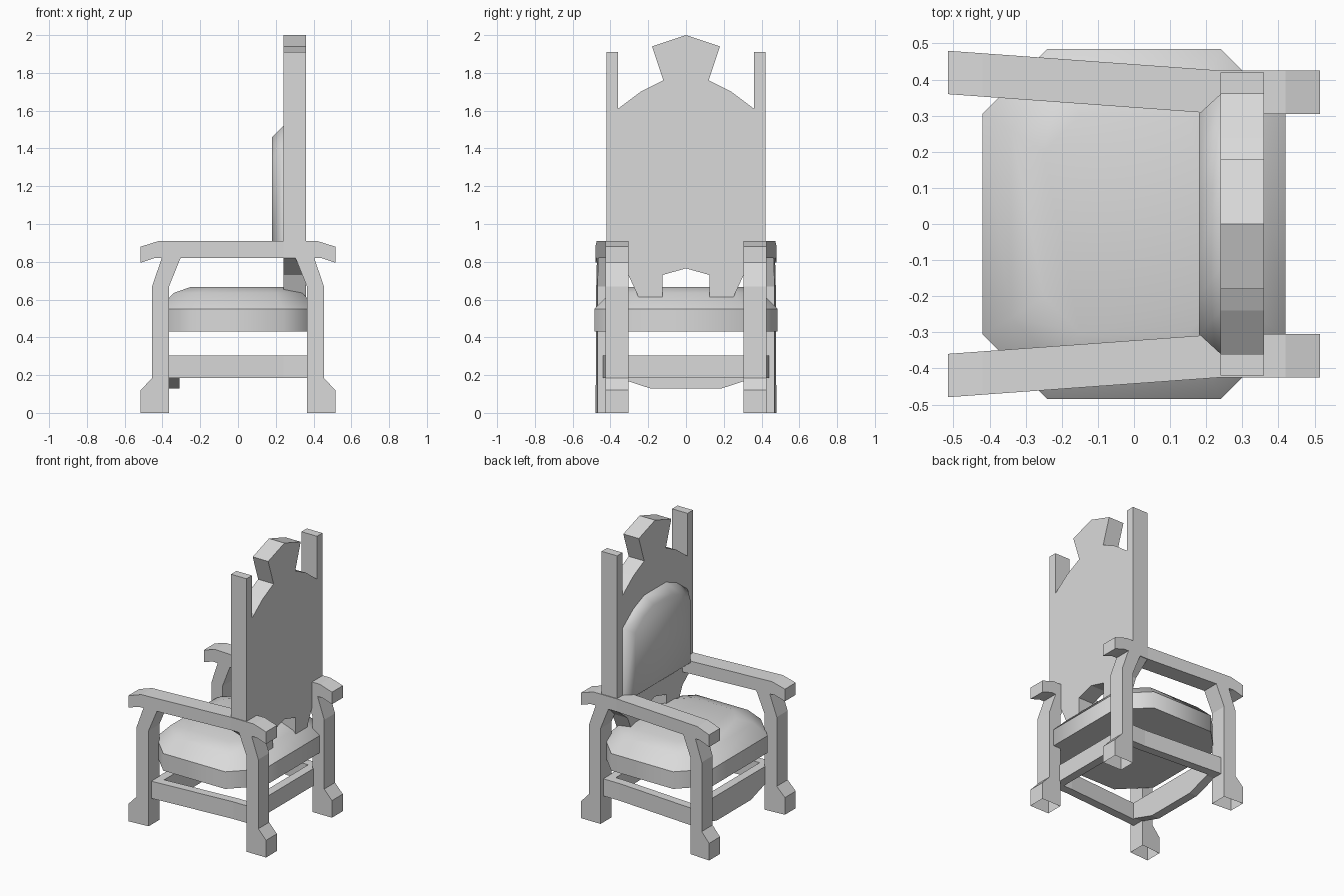
import bpy, bmesh, math
from mathutils import Vector

old = bpy.data.objects.get("Cube")
if old:
    bpy.data.objects.remove(old, do_unlink=True)

grey = bpy.data.materials.new("plain_grey")
grey.use_nodes = True
grey.diffuse_color = (0.7, 0.7, 0.7, 1)
grey.node_tree.nodes["Principled BSDF"].inputs["Base Color"].default_value = (0.7, 0.7, 0.7, 1)


def finish(name, bm, smooth=None, open_bottom=False):
    """Turn a bmesh into a named object."""
    bmesh.ops.recalc_face_normals(bm, faces=bm.faces)
    if open_bottom:
        low = [f for f in bm.faces if all(v.co.z < 0.001 for v in f.verts)]
        bmesh.ops.delete(bm, geom=low, context='FACES_ONLY')
    mesh = bpy.data.meshes.new(name)
    bm.to_mesh(mesh)
    bm.free()
    mesh.materials.append(grey)
    ob = bpy.data.objects.new(name, mesh)
    bpy.context.collection.objects.link(ob)
    if smooth:
        bpy.ops.object.select_all(action='DESELECT')
        ob.select_set(True)
        bpy.context.view_layer.objects.active = ob
        bpy.ops.object.shade_smooth_by_angle(angle=math.radians(smooth))
    return ob


def loft(rings):
    """Solid through matching rings of points, capped at both ends."""
    bm = bmesh.new()
    loops = [[bm.verts.new(p) for p in ring] for ring in rings]
    n = len(loops[0])
    for a, b in zip(loops, loops[1:]):
        for i in range(n):
            j = (i + 1) % n
            bm.faces.new((a[i], a[j], b[j], b[i]))
    bm.faces.new(loops[0])
    bm.faces.new(loops[-1])
    return bm


def flare(bm, side):
    """Place a side part on the arm line, which widens towards the sitter."""
    for v in bm.verts:
        v.co.y = side * (v.co.y + 0.365 + 0.0724 * max(0, 0.24 - v.co.x))


def side_part(name, profile, side, width=0.12, **kw):
    """Extrude an x-z profile and flare it to one side of the chair."""
    bm = loft([[(x, y, z) for x, z in profile] for y in (-width / 2, width / 2)])
    if min(p[0] for p in profile) < 0.24 < max(p[0] for p in profile):
        bmesh.ops.bisect_plane(bm, geom=bm.verts[:] + bm.edges[:] + bm.faces[:],
                               plane_co=Vector((0.24, 0, 0)), plane_no=Vector((1, 0, 0)))
    flare(bm, side)
    return finish(name, bm, **kw)


def cross_part(name, half, x0, x1):
    """Extrude a y-z half profile, mirrored about the middle, along x."""
    full = half + [(-y, z) for y, z in reversed(half) if y > 0]
    return finish(name, loft([[(x, y, z) for y, z in full] for x in (x0, x1)]))


def octagon(x, y, cut, z):
    """Rectangle with chamfered corners."""
    quarter = [(x, y - cut), (x - cut, y)]
    pts = quarter + [(-a, b) for a, b in reversed(quarter)]
    pts += [(-a, -b) for a, b in quarter] + [(a, -b) for a, b in reversed(quarter)]
    return [(a, b, z) for a, b in pts]


# Arms, legs and side rails
leg = [(0.515, 0), (0.515, 0.12), (0.455, 0.185), (0.455, 0.67), (0.40, 0.83),
       (0.30, 0.83), (0.365, 0.67), (0.365, 0)]
arm_end = [(0.42, 0.91), (0.515, 0.88), (0.515, 0.795), (0.44, 0.82)]
arm = arm_end + [(-x, z) for x, z in reversed(arm_end)]
rail = [(-0.37, 0.185), (0.37, 0.185), (0.37, 0.305), (-0.37, 0.305)]
for label, side in (("left", 1), ("right", -1)):
    side_part(label + "_arm", arm, side)
    side_part(label + "_rail", rail, side, width=0.06)
    side_part(label + "_back_leg", leg, side, open_bottom=True)
    side_part(label + "_front_leg", [(-x, z) for x, z in leg], side, open_bottom=True)

# Cross rails, the front one with a dropped apron
cross_part("front_rail", [(0.40, 0.305), (0.40, 0.185), (0.36, 0.185), (0.19, 0.13)], -0.37, -0.31)
cross_part("back_rail", [(0.35, 0.305), (0.35, 0.185)], 0.31, 0.37)

# Seat frame and domed cushion
finish("seat_frame", loft([octagon(0.42, 0.485, 0.18, z) for z in (0.43, 0.55)]), smooth=50)
finish("seat_cushion", loft([octagon(0.42, 0.485, 0.18, 0.55),
                             octagon(0.34, 0.40, 0.14, 0.635),
                             octagon(0.25, 0.30, 0.10, 0.667)]), smooth=50)

# Back panel with posts, crest and lower notch
cross_part("back_panel", [(0, 2.0), (0.18, 1.94), (0.12, 1.76), (0.24, 1.70), (0.36, 1.61),
                          (0.36, 1.91), (0.42, 1.91), (0.42, 0.82), (0.305, 0.73),
                          (0.25, 0.61), (0.125, 0.61), (0.125, 0.73), (0, 0.765)], 0.24, 0.36)

# Padded back cushion with sloping border
outer = [(0.36, 0.85), (0.36, 1.38), (0.24, 1.47), (0.12, 1.52)]
inner = [(0.305, 0.90), (0.305, 1.34), (0.20, 1.42), (0.10, 1.46)]
rings = []
for x, half in ((0.25, outer), (0.24, outer), (0.18, inner)):
    rings.append([(x, y, z) for y, z in half] + [(x, -y, z) for y, z in reversed(half)])
finish("back_cushion", loft(rings), smooth=60)
